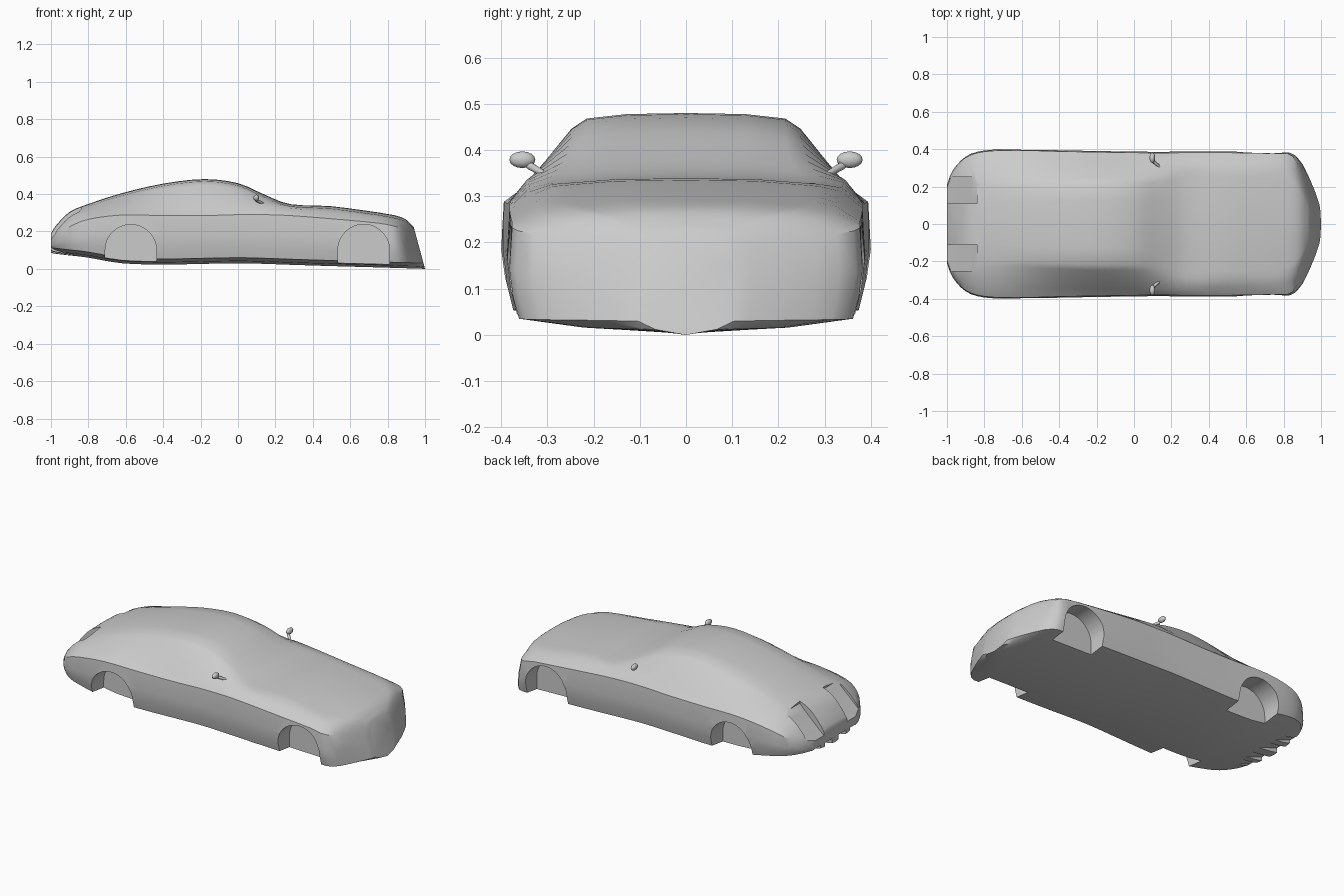
import bpy, bmesh, math
from mathutils import Vector

if "Cube" in bpy.data.objects:
    bpy.data.objects.remove(bpy.data.objects["Cube"])

# Body stations: x, half width, floor z, shoulder z, belt y, belt z, roof edge y, roof edge z, top z
STATIONS = [
    (-1.00, .21, .085, .145, .19, .17, .13, .185, .19),
    (-.97, .285, .08, .175, .25, .205, .16, .225, .235),
    (-.90, .36, .072, .225, .31, .26, .20, .288, .305),
    (-.80, .393, .06, .265, .33, .30, .20, .335, .347),
    (-.62, .40, .03, .288, .34, .325, .20, .392, .405),
    (-.40, .394, .023, .285, .345, .32, .21, .444, .456),
    (-.18, .39, .027, .285, .345, .325, .215, .468, .48),
    (0, .387, .03, .29, .345, .33, .215, .445, .458),
    (.14, .386, .027, .29, .345, .335, .225, .385, .398),
    (.28, .387, .022, .285, .34, .325, .25, .336, .346),
    (.50, .387, .015, .268, .335, .302, .25, .325, .335),
    (.75, .382, .008, .245, .325, .278, .24, .29, .302),
    (.88, .368, .004, .225, .30, .255, .22, .274, .286),
    (.955, .235, .002, .20, .20, .235, .15, .255, .265),
    (1.00, .11, .0, .15, .10, .19, .07, .215, .225),
]
STEPS = 3


def spline(rows, steps):
    """Catmull-Rom through the station rows."""
    rows = [Vector(r) for r in rows]
    out = []
    for i in range(len(rows) - 1):
        a, b = rows[i], rows[i + 1]
        p, n = rows[max(i - 1, 0)], rows[min(i + 2, len(rows) - 1)]
        for k in range(steps):
            t = k / steps
            out.append(.5 * (2 * a + (b - p) * t + (2 * p - 5 * a + 4 * b - n) * t * t
                             + (3 * a - p - 3 * b + n) * t ** 3))
    return out + [rows[-1]]


def section(row):
    """Closed cross-section; the nose leans back with height."""
    x, w, zb, zs, yb, zbelt, yr, zr, zt = row
    mid = zb + (zs - zb) * .6
    half = [(0, zb), (.6 * w, zb + .012), (.945 * w, zb + .03), (.98 * w, zb + .25 * (zs - zb) + .02),
            (w, mid), (.985 * w, zs), (yb, zbelt), (yr + .03 * yr / .2, zr - .15 * (zr - zbelt)),
            (yr, zr), (.6 * yr, zt - .2 * (zt - zr)), (0, zt)]
    lean = .27 * min(max((x - .75) / .25, 0), 1)
    ring = half + [(-y, z) for y, z in reversed(half[1:-1])]
    return [(x - lean * z, y, z) for y, z in ring]


def new_object(name, bm):
    bmesh.ops.recalc_face_normals(bm, faces=bm.faces)
    mesh = bpy.data.meshes.new(name)
    bm.to_mesh(mesh)
    bm.free()
    ob = bpy.data.objects.new(name, mesh)
    bpy.context.collection.objects.link(ob)
    return ob


def prism(bm, profile, y0, y1):
    """Extrude an xz profile from y0 to y1."""
    a = [bm.verts.new((x, y0, z)) for x, z in profile]
    b = [bm.verts.new((x, y1, z)) for x, z in profile]
    bm.faces.new(a)
    bm.faces.new(b[::-1])
    for i in range(len(a)):
        j = (i + 1) % len(a)
        bm.faces.new((a[i], a[j], b[j], b[i]))


def smooth(ob, angle):
    bpy.ops.object.select_all(action='DESELECT')
    ob.select_set(True)
    bpy.context.view_layer.objects.active = ob
    bpy.ops.object.shade_smooth_by_angle(angle=math.radians(angle))


# Lofted body shell
bm = bmesh.new()
rings = [[bm.verts.new(p) for p in section(r)] for r in spline(STATIONS, STEPS)]
for a, b in zip(rings, rings[1:]):
    for i in range(len(a)):
        j = (i + 1) % len(a)
        bm.faces.new((a[i], a[j], b[j], b[i]))
bm.faces.new(rings[0])
bm.faces.new(rings[-1][::-1])
body = new_object("car_body", bm)

# Cutters: wheel wells, tail light recesses, rear diffuser channels
bm = bmesh.new()
for s in (-1, 1):
    for cx, r in ((-.573, .137), (.672, .138)):
        arch = [(cx + r * math.cos(math.pi * k / 24), .1 + r * math.sin(math.pi * k / 24)) for k in range(25)]
        prism(bm, arch + [(cx - r, -.1), (cx + r, -.1)], s * .27, s * .5)
    prism(bm, [(-.84, .36), (-.84, .318), (-.87, .285), (-1.0, .165), (-1.05, .165), (-1.05, .36)], s * .11, s * .25)
    for y0, y1 in ((.03, .10), (.14, .20)):
        prism(bm, [(-1.05, .135), (-.84, .06), (-1.05, .0)], s * y0, s * y1)
cutter = new_object("cutter", bm)
cutter.hide_render = True
mod = body.modifiers.new("cuts", 'BOOLEAN')
mod.operation = 'DIFFERENCE'
mod.solver = 'EXACT'
mod.object = cutter
bpy.context.view_layer.objects.active = body
bpy.ops.object.modifier_apply(modifier=mod.name)
bpy.data.objects.remove(cutter)
smooth(body, 32)

# Door mirrors: stalk and rounded head
for s, side in ((-1, "right"), (1, "left")):
    a, b = Vector((.16, s * .285, .335)), Vector((.10, s * .338, .366))
    bpy.ops.mesh.primitive_cone_add(vertices=8, radius1=.006, radius2=.009, depth=(b - a).length, location=(a + b) / 2)
    stalk = bpy.context.object
    stalk.name = side + "_mirror_stalk"
    stalk.rotation_euler = (b - a).to_track_quat('Z', 'Y').to_euler()
    smooth(stalk, 50)
    bpy.ops.mesh.primitive_uv_sphere_add(segments=12, ring_count=8, radius=1, location=(.098, s * .354, .379))
    head = bpy.context.object
    head.name = side + "_mirror_head"
    head.scale = (.015, .028, .018)
    smooth(head, 60)
